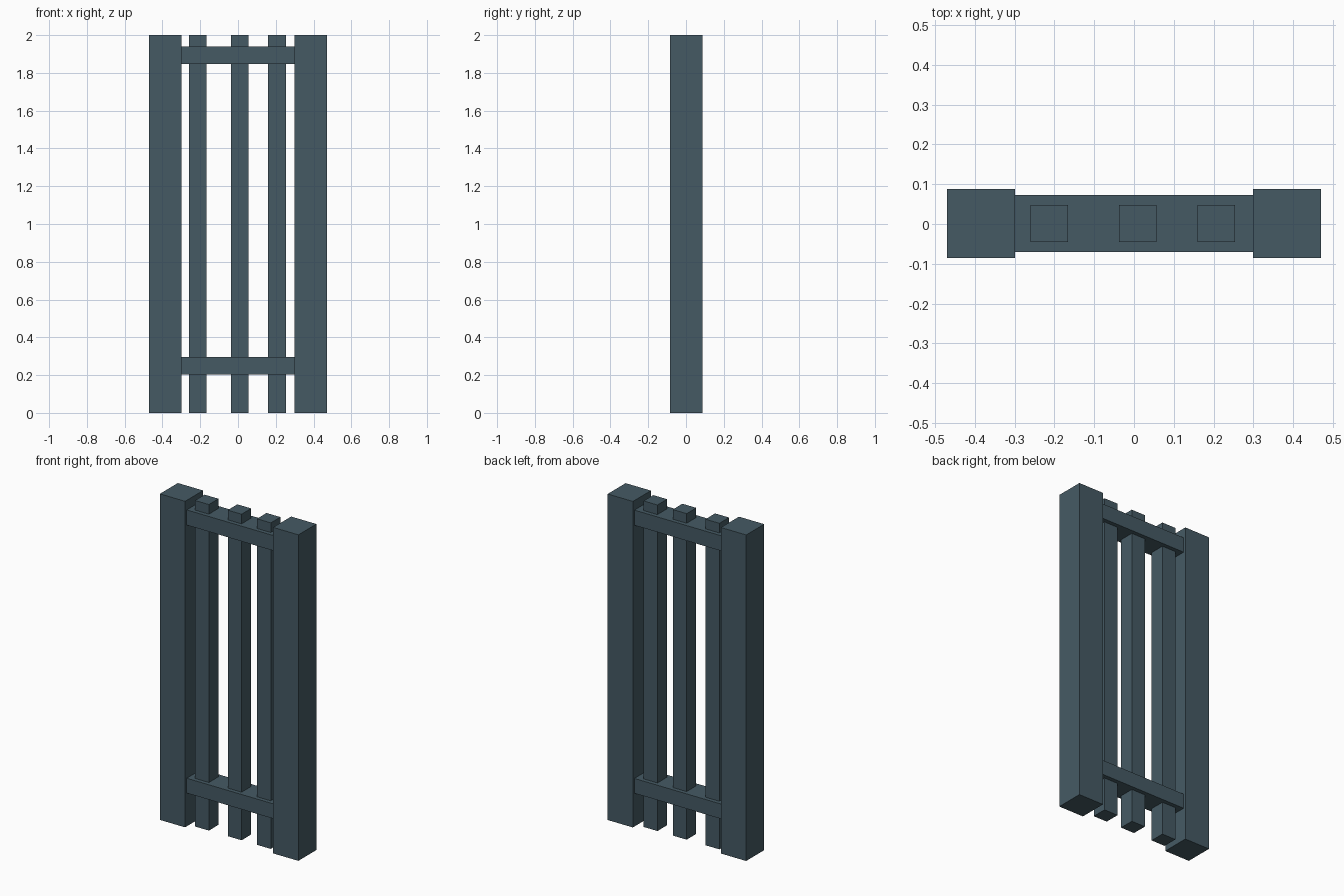
import bpy

if "Cube" in bpy.data.objects:
    bpy.data.objects.remove(bpy.data.objects["Cube"])

# Single slate colour
slate = bpy.data.materials.new("slate_grey")
slate.diffuse_color = (0.0595, 0.1022, 0.1274, 1.0)
slate.use_nodes = True
slate.node_tree.nodes["Principled BSDF"].inputs["Base Color"].default_value = slate.diffuse_color


def box(name, x, y, z):
    """Box from (min, max) ranges on each axis."""
    bpy.ops.mesh.primitive_cube_add(size=1)
    ob = bpy.context.object
    ob.name = name
    ob.location = [(a + b) / 2 for a, b in (x, y, z)]
    ob.scale = [b - a for a, b in (x, y, z)]
    bpy.ops.object.transform_apply(location=True, rotation=False, scale=True)
    ob.data.materials.append(slate)
    return ob


# Thick side posts
for side, x in (("left", (-0.47, -0.299)), ("right", (0.299, 0.47))):
    box(side + "_post", x, (-0.086, 0.088), (0, 2))

# Horizontal rails
for level, z in (("lower", (0.204, 0.295)), ("upper", (1.848, 1.941))):
    box(level + "_rail", (-0.299, 0.299), (-0.07, 0.073), z)

# Thin vertical bars passing through the rails
for i, cx in enumerate((-0.213, 0.009, 0.207)):
    box(f"bar_{i + 1}", (cx - 0.047, cx + 0.047), (-0.045, 0.048), (0, 2))
